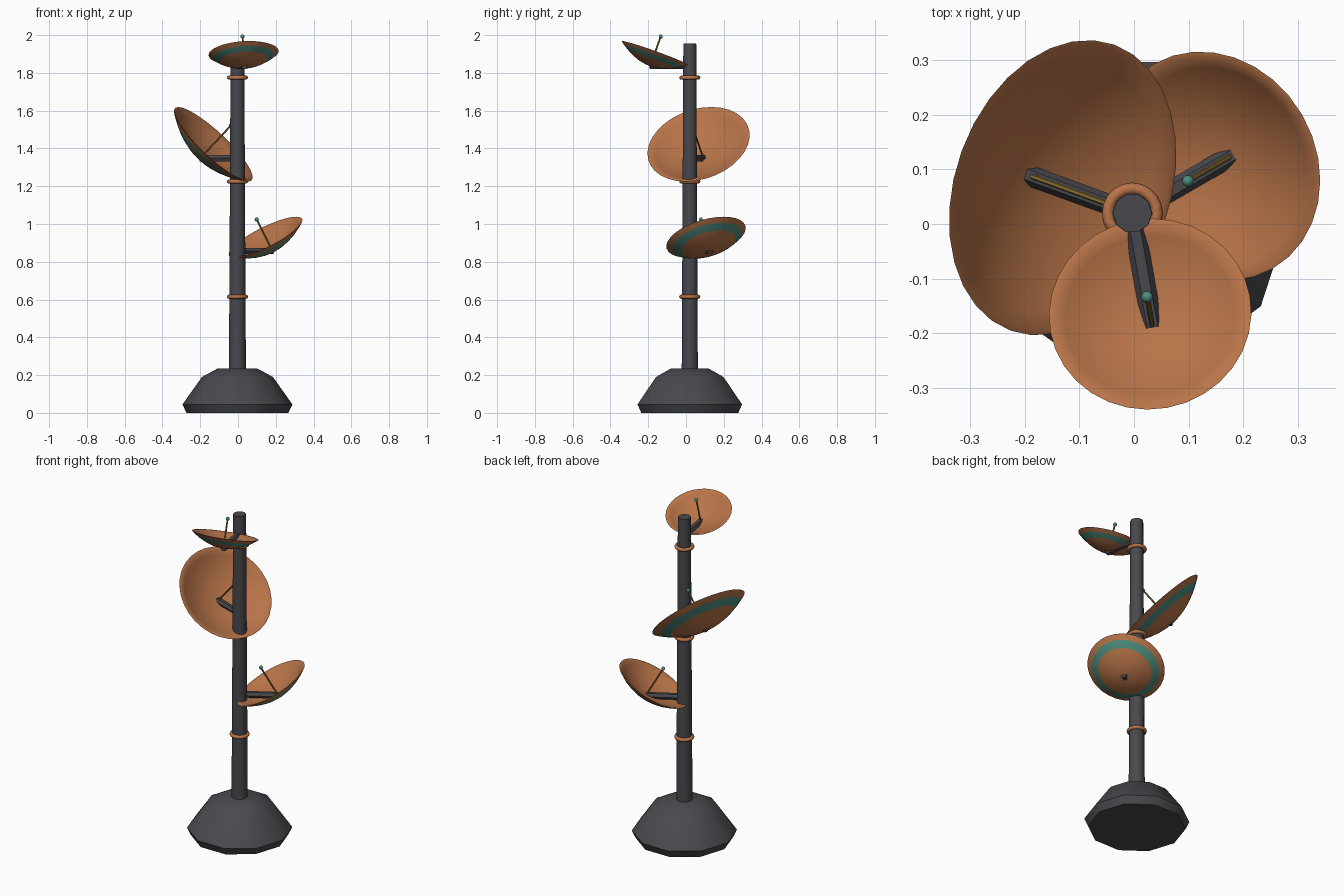
import bpy, bmesh
from math import sin, cos, pi, radians
from mathutils import Vector, Matrix

cube = bpy.data.objects.get("Cube")
if cube:
    bpy.data.objects.remove(cube, do_unlink=True)


def material(name, rgb):
    m = bpy.data.materials.new(name)
    m.use_nodes = True
    m.diffuse_color = (*rgb, 1)
    m.node_tree.nodes["Principled BSDF"].inputs["Base Color"].default_value = (*rgb, 1)
    return m


COPPER = material("copper", (0.48, 0.175, 0.066))
IRON = material("dark_iron", (0.066, 0.066, 0.076))
TEAL = material("verdigris_teal", (0.077, 0.265, 0.21))
BRASS = material("old_brass", (0.26, 0.16, 0.035))

AXIS = Vector((-0.003, 0.02, 0))


def lathe(name, profile, sides, mats, matrix, closed=False, paint=None, angle=40):
    """Revolve (radius, height) points about local z; radius 0 makes a pole."""
    bm = bmesh.new()
    rings = []
    for r, z in profile:
        if r == 0:
            rings.append([bm.verts.new((0, 0, z))] * sides)
        else:
            rings.append([bm.verts.new((r * cos(2 * pi * i / sides), r * sin(2 * pi * i / sides), z))
                          for i in range(sides)])
    pairs = list(zip(rings, rings[1:])) + ([(rings[-1], rings[0])] if closed else [])
    for k, (a, b) in enumerate(pairs):
        for i in range(sides):
            j = (i + 1) % sides
            corners = list(dict.fromkeys((a[i], a[j], b[j], b[i])))
            face = bm.faces.new(corners)
            if paint:
                face.material_index = paint(k)
    bmesh.ops.recalc_face_normals(bm, faces=bm.faces)
    mesh = bpy.data.meshes.new(name)
    bm.to_mesh(mesh)
    bm.free()
    for m in mats:
        mesh.materials.append(m)
    obj = bpy.data.objects.new(name, mesh)
    bpy.context.collection.objects.link(obj)
    obj.matrix_world = matrix
    bpy.ops.object.select_all(action="DESELECT")
    obj.select_set(True)
    bpy.context.view_layer.objects.active = obj
    bpy.ops.object.shade_smooth_by_angle(angle=radians(angle))
    return obj


def rod(name, start, end, radius, sides, mat):
    d = end - start
    m = Matrix.Translation(start) @ d.to_track_quat("Z", "Y").to_matrix().to_4x4()
    return lathe(name, [(0, 0), (radius, 0), (radius, d.length), (0, d.length)], sides, [mat], m)


# Base and mast
upright = Matrix.Translation(AXIS)
lathe("base", [(0, 0), (0.27, 0), (0.291, 0.045), (0.188, 0.19), (0.105, 0.235), (0, 0.235)],
      10, [IRON], upright)
lathe("mast", [(0, 0.2), (0.045, 0.2), (0.036, 1.955), (0, 1.955)], 10, [IRON], upright)

# Copper collars
for i, z in enumerate((0.615, 1.225, 1.775)):
    section = [(0.045 + 0.011 * cos(a * pi / 4), z + 0.011 * sin(a * pi / 4)) for a in range(8)]
    lathe(f"collar_{i + 1}", section, 20, [COPPER], upright, closed=True, angle=60)

# Dishes: name, azimuth, tilt, rim radius, rim centre distance and height
DISHES = (
    ("lower", 30, 30, 0.217, 0.172, 0.93),
    ("middle", 160, 45, 0.279, 0.136, 1.422),
    ("upper", -80, 20, 0.186, 0.188, 1.905),
)
LIP = 0.012
STEPS = 10
BAND = (0.69, 0.87)

for name, azimuth, tilt, R, reach, height in DISHES:
    a, t = radians(azimuth), radians(tilt)
    outward = Vector((cos(a), sin(a), 0))
    normal = Vector((0, 0, cos(t))) - outward * sin(t)
    depth = 0.33 * R
    centre = AXIS + outward * reach + Vector((0, 0, height))
    bottom = centre - normal * depth
    facing = Matrix.Translation(bottom) @ normal.to_track_quat("Z", "Y").to_matrix().to_4x4()

    # Bowl with a flat lip, and a teal band on the back
    inner = [((R - LIP) * s / STEPS, depth * (s / STEPS) ** 2) for s in range(STEPS + 1)]
    fractions = (1, 0.94, BAND[1], 0.78, BAND[0], 0.55, 0.4, 0.25, 0.12, 0)
    outer = [(R * f, (depth + LIP) * f * f - LIP) for f in fractions]
    first = len(inner) + fractions.index(BAND[1])
    last = len(inner) + fractions.index(BAND[0])
    lathe(f"{name}_dish", inner + outer, 32, [COPPER, TEAL], facing,
          paint=lambda k: int(first <= k < last))

    # Horizontal arm from the mast to the back of the bowl
    arm_end = bottom - normal * LIP
    rod(f"{name}_arm", Vector((AXIS.x, AXIS.y, arm_end.z)), arm_end, 0.019, 6, IRON)

    # Feed rod and ball
    tip = bottom + normal * (R * 0.83)
    rod(f"{name}_feed_rod", bottom, tip, 0.005, 6, BRASS)
    ball = [(0.011 * sin(k * pi / 6) if 0 < k < 6 else 0, -0.011 * cos(k * pi / 6)) for k in range(7)]
    lathe(f"{name}_feed_ball", ball, 10, [TEAL], Matrix.Translation(tip), angle=60)
